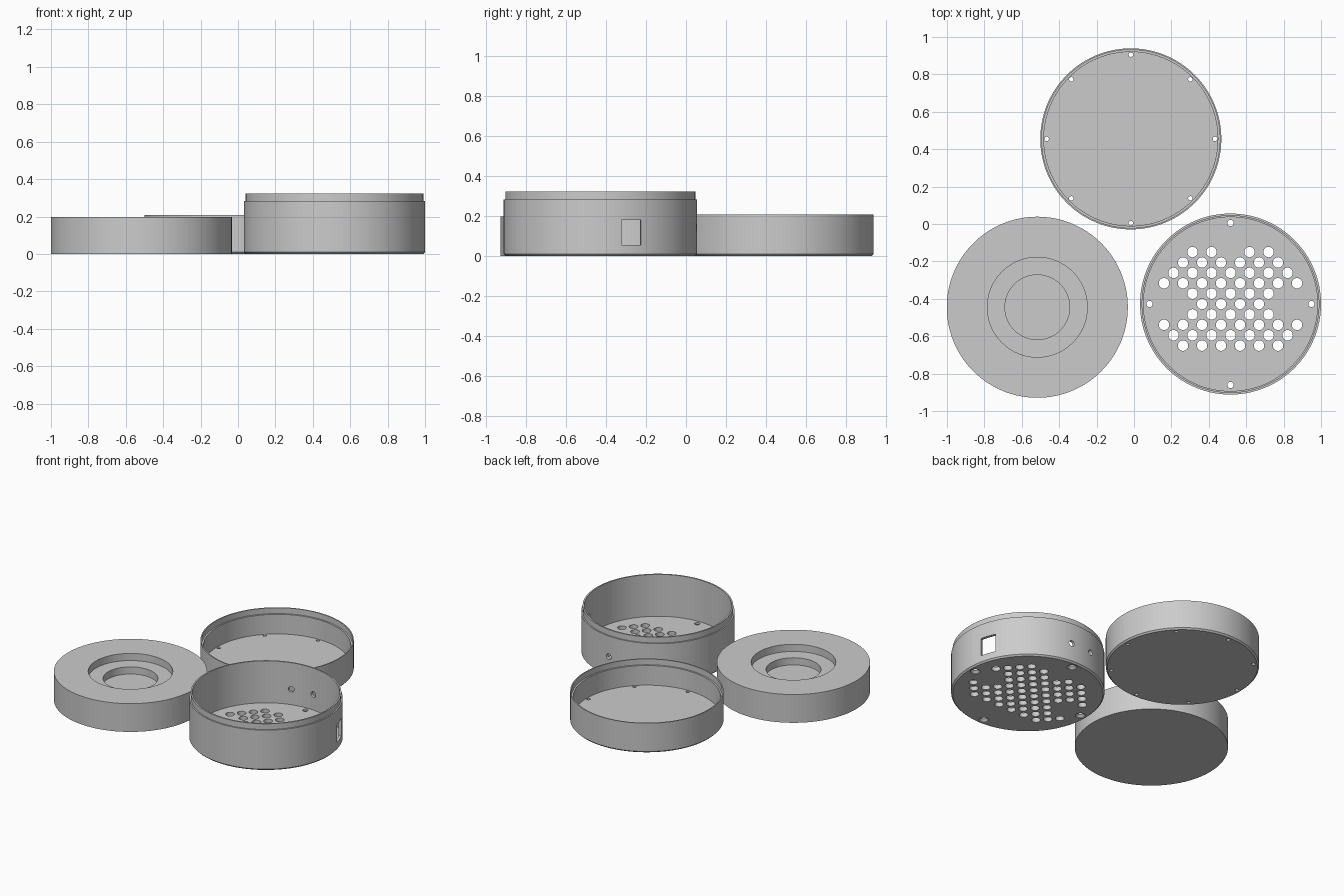
import bpy, bmesh, math
from mathutils import Matrix

if "Cube" in bpy.data.objects:
    bpy.data.objects.remove(bpy.data.objects["Cube"])

SEG = 128
grey = bpy.data.materials.new("plain grey")
grey.diffuse_color = (0.6, 0.6, 0.6, 1)
grey.use_nodes = True
grey.node_tree.nodes["Principled BSDF"].inputs["Base Color"].default_value = grey.diffuse_color


def lathe(bm, profile, cx=0, cy=0, seg=SEG):
    """Revolve a closed (r, z) outline about a vertical axis; points with r = 0 become poles."""
    rings = []
    for r, z in profile:
        if r == 0:
            rings.append([bm.verts.new((cx, cy, z))] * seg)
        else:
            rings.append([bm.verts.new((cx + r * math.cos(2 * math.pi * i / seg),
                                        cy + r * math.sin(2 * math.pi * i / seg), z))
                          for i in range(seg)])
    for a, b in zip(rings, rings[1:]):
        if a[0] is a[1]:
            bm.faces.new(b[::-1])
        elif b[0] is b[1]:
            bm.faces.new(a)
        else:
            for i in range(seg):
                j = (i + 1) % seg
                bm.faces.new((a[i], a[j], b[j], b[i]))


def finish(name, bm, loc):
    bmesh.ops.recalc_face_normals(bm, faces=bm.faces)
    me = bpy.data.meshes.new(name)
    bm.to_mesh(me)
    bm.free()
    ob = bpy.data.objects.new(name, me)
    ob.location = loc
    me.materials.append(grey)
    bpy.context.collection.objects.link(ob)
    return ob


def turned(name, profile, loc):
    bm = bmesh.new()
    lathe(bm, profile)
    return finish(name, bm, loc)


def select(ob):
    bpy.ops.object.select_all(action='DESELECT')
    ob.select_set(True)
    bpy.context.view_layer.objects.active = ob


def cut(ob, bm):
    """Subtract the cutter mesh, given in the part's own coordinates."""
    cutter = finish("cutter", bm, ob.location)
    cutter.hide_render = True
    bpy.context.view_layer.update()
    mod = ob.modifiers.new("holes", 'BOOLEAN')
    mod.operation, mod.solver, mod.object = 'DIFFERENCE', 'EXACT', cutter
    select(ob)
    bpy.ops.object.modifier_apply(modifier=mod.name)
    bpy.data.objects.remove(cutter)


def pin(r, seg=24):
    return [(0, -0.05), (r, -0.05), (r, 0.08), (0, 0.08)]


def radial(az, z, r=0.47):
    """Frame whose local z axis points outward through the wall."""
    return (Matrix.Rotation(az, 4, 'Z') @ Matrix.Translation((r, 0, z))
            @ Matrix.Rotation(math.pi / 2, 4, 'Y'))


# Solid base with a two-step round recess
base = turned("stepped_base", [(0, 0), (0.484, 0), (0.484, 0.197), (0.267, 0.197), (0.267, 0.147),
                               (0.173, 0.147), (0.173, 0.097), (0, 0.097)], (-0.517, -0.445, 0))

# Shallow lid with an inner ledge at the rim and small holes round the floor
lid = turned("lid", [(0, 0), (0.474, 0), (0.484, 0.01), (0.484, 0.207), (0.476, 0.207),
                     (0.476, 0.167), (0.465, 0.167), (0.465, 0.03), (0, 0.03)],
             (-0.017, 0.455, 0))
bm = bmesh.new()
for k in range(8):
    a = k * math.pi / 4
    lathe(bm, pin(0.012), 0.45 * math.cos(a), 0.45 * math.sin(a), 20)
cut(lid, bm)

# Deep housing with a stepped lip
housing = turned("housing", [(0, 0), (0.474, 0), (0.484, 0.01), (0.484, 0.282), (0.475, 0.282),
                             (0.475, 0.322), (0.465, 0.322), (0.465, 0.03), (0, 0.03)],
                 (0.516, -0.428, 0))
bm = bmesh.new()
# Floor vents: staggered rows, top to bottom, every second half-pitch column
half, pitch = 0.0508, 0.0556
rows = [3, 5, 6, 7, 4, 3, 4, 7, 6, 5]
for n, reach in enumerate(rows):
    for c in range(-reach + (n == 0) * -1, reach + 1 + (n == 0), 2):
        if n == 0 and c == 0:
            continue
        lathe(bm, pin(0.028), c * half, (5 - n) * pitch, 24)
# Countersunk screw holes
for k in range(4):
    a = k * math.pi / 2
    lathe(bm, [(0, -0.05), (0.032, -0.05), (0.032, 0.004), (0.017, 0.018), (0.017, 0.08), (0, 0.08)],
          0.433 * math.cos(a), 0.433 * math.sin(a), 24)
# Rectangular side port
bmesh.ops.create_cube(bm, size=1, matrix=radial(math.radians(18.7), 0.118)
                      @ Matrix.Diagonal((0.125, 0.105, 0.12, 1)))
# Two round cable holes at the back
for deg in (85, 105):
    bmesh.ops.create_cone(bm, cap_ends=True, segments=24, radius1=0.02, radius2=0.02, depth=0.12,
                          matrix=radial(math.radians(deg), 0.138))
cut(housing, bm)

for ob in (base, lid, housing):
    select(ob)
    bpy.ops.object.shade_smooth_by_angle(angle=math.radians(30))
